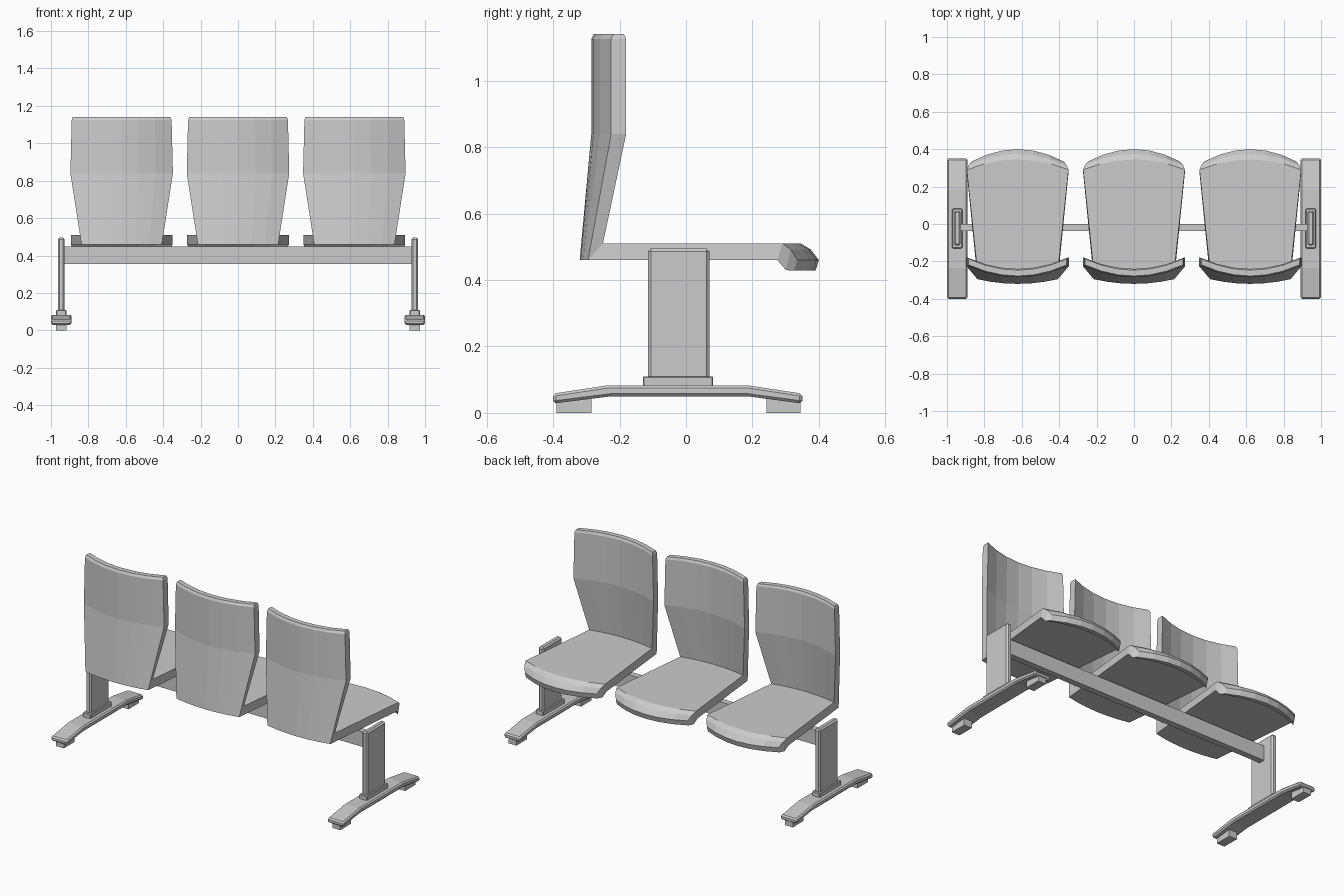
import bpy, bmesh
from mathutils import Vector

cube = bpy.data.objects.get("Cube")
if cube:
    bpy.data.objects.remove(cube, do_unlink=True)

grey = bpy.data.materials.new("plain_grey")
grey.use_nodes = True
grey.diffuse_color = (0.6, 0.6, 0.6, 1)
grey.node_tree.nodes["Principled BSDF"].inputs["Base Color"].default_value = (0.6, 0.6, 0.6, 1)


def finish(name, bm, bevel=0):
    bmesh.ops.recalc_face_normals(bm, faces=bm.faces)
    mesh = bpy.data.meshes.new(name)
    bm.to_mesh(mesh)
    bm.free()
    mesh.materials.append(grey)
    ob = bpy.data.objects.new(name, mesh)
    bpy.context.collection.objects.link(ob)
    if bevel:
        mod = ob.modifiers.new("Bevel", "BEVEL")
        mod.width, mod.segments = bevel, 1
    return ob


def box(name, low, high, bevel=0):
    bm = bmesh.new()
    bmesh.ops.create_cube(bm, size=1)
    low, high = Vector(low), Vector(high)
    for v in bm.verts:
        v.co = (low + high) / 2 + v.co * (high - low)
    return finish(name, bm, bevel)


def prism(name, profile, x0, x1, bevel=0):
    """Extrude a (y, z) profile along x."""
    bm = bmesh.new()
    face = bm.faces.new([bm.verts.new((x0, y, z)) for y, z in profile])
    ext = bmesh.ops.extrude_face_region(bm, geom=[face])["geom"]
    bmesh.ops.translate(bm, vec=(x1 - x0, 0, 0),
                        verts=[g for g in ext if isinstance(g, bmesh.types.BMVert)])
    return finish(name, bm, bevel)


# Seat shell stations: outer (y, z), inner (y, z), half width, bow at the side edges
STATIONS = [
    ((-.278, 1.14), (-.247, 1.14), .262, .06),
    ((-.285, 1.125), (-.24, 1.125), .267, .06),
    ((-.285, .84), (-.24, .84), .274, .06),
    ((-.32, .46), (-.275, .51), .215, .025),
    ((.33, .46), (.345, .51), .272, -.055),
    ((.36, .43), (.375, .492), .262, -.06),
    ((.39, .428), (.4, .46), .245, -.065),
]
COLUMNS = 6


def seat_shell(name, cx):
    """Loft the bent shell from backrest top to the front lip."""
    bm = bmesh.new()
    rows = []
    for outer, inner, half, bow in STATIONS:
        row = []
        for y, z in (outer, inner):
            line = []
            for i in range(COLUMNS + 1):
                s = 2 * i / COLUMNS - 1
                line.append(bm.verts.new((cx + s * half, y + bow * s * s, z)))
            row.append(line)
        rows.append(row)
    for (o0, n0), (o1, n1) in zip(rows, rows[1:]):
        for i in range(COLUMNS):
            bm.faces.new((o0[i], o0[i + 1], o1[i + 1], o1[i]))
            bm.faces.new((n0[i], n1[i], n1[i + 1], n0[i + 1]))
        for e in (0, -1):
            bm.faces.new((o0[e], o1[e], n1[e], n0[e]))
    for o, n in (rows[0], rows[-1]):
        for i in range(COLUMNS):
            bm.faces.new((o[i], n[i], n[i + 1], o[i + 1]))
    return finish(name, bm)


for label, cx in (("right", -.622), ("middle", 0), ("left", .622)):
    seat_shell(label + "_seat_shell", cx)

# Cross beam carrying the seats
box("cross_beam", (-.935, -.038, .355), (.935, 0, .447))

# End legs: post, collar, arched foot and floor pads
FOOT = [(-.4, .028), (-.225, .05), (.185, .05), (.35, .028),
        (.35, .058), (.185, .083), (-.235, .083), (-.4, .058)]
for label, cx in (("right", -.945), ("left", .945)):
    box(label + "_post", (cx - .018, -.115, .09), (cx + .018, .07, .495), .009)
    box(label + "_collar", (cx - .027, -.13, .075), (cx + .027, .082, .11), .004)
    prism(label + "_foot", FOOT, cx - .055, cx + .055, .008)
    box(label + "_rear_pad", (cx - .027, -.39, 0), (cx + .027, -.285, .045))
    box(label + "_front_pad", (cx - .027, .243, 0), (cx + .027, .345, .045))
